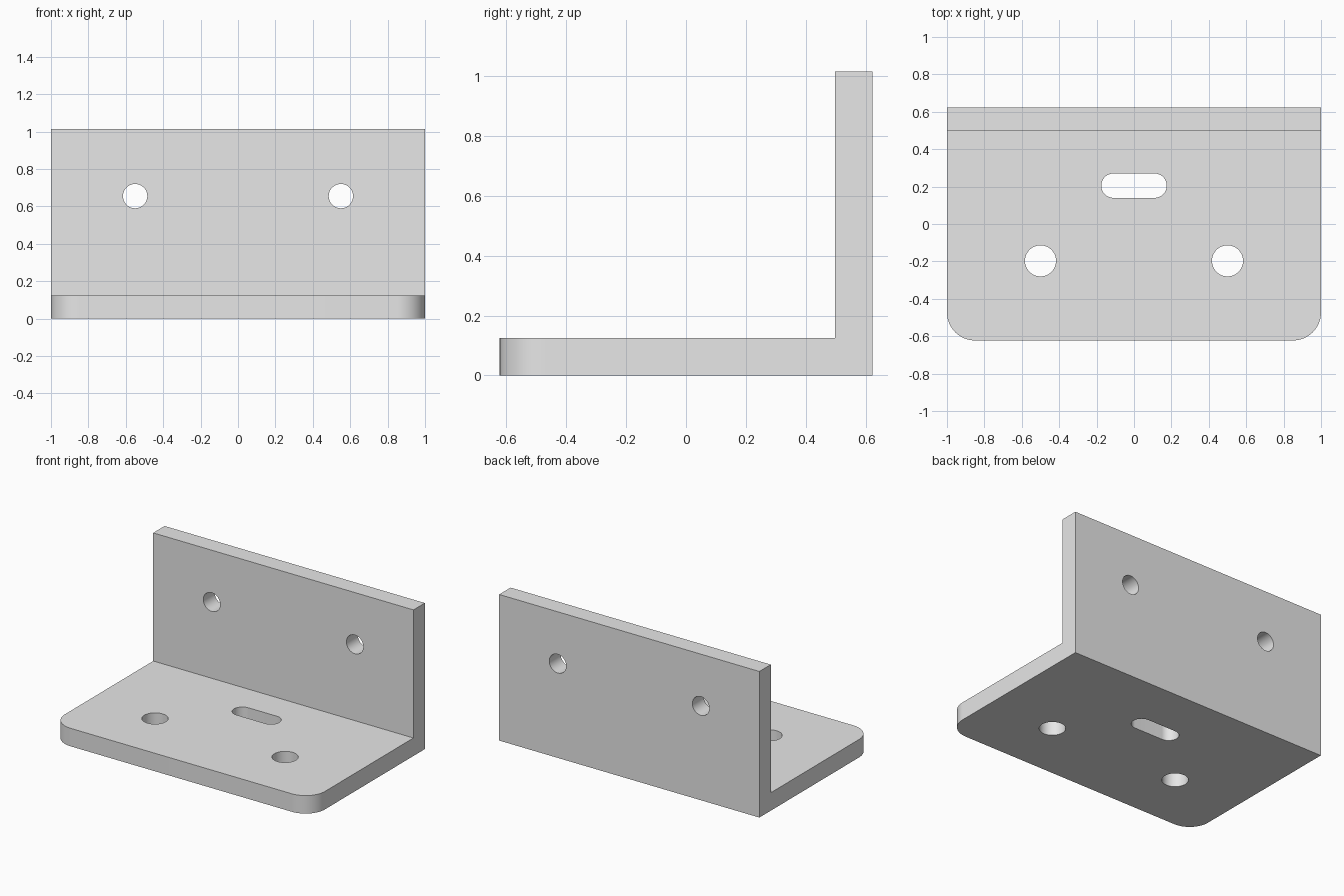
import bpy
import bmesh
from math import sin, cos, pi, radians
from mathutils import Matrix, Vector

cube = bpy.data.objects.get("Cube")
if cube:
    bpy.data.objects.remove(cube, do_unlink=True)

BACK, HEIGHT, THICK, CORNER = 0.6225, 1.015, 0.125, 0.15

steel = bpy.data.materials.new("plain grey")
steel.use_nodes = True
grey = (0.8, 0.8, 0.8, 1)
steel.diffuse_color = grey
steel.node_tree.nodes["Principled BSDF"].inputs["Base Color"].default_value = grey


def prism(name, outline, depth, matrix):
    """Extrude a flat outline symmetrically along its normal, then place it."""
    bm = bmesh.new()
    face = bm.faces.new([bm.verts.new((u, v, -depth / 2)) for u, v in outline])
    new = bmesh.ops.extrude_face_region(bm, geom=[face])["geom"]
    bmesh.ops.translate(bm, vec=(0, 0, depth),
                        verts=[g for g in new if isinstance(g, bmesh.types.BMVert)])
    bmesh.ops.transform(bm, matrix=matrix, verts=bm.verts)
    bmesh.ops.recalc_face_normals(bm, faces=bm.faces)
    mesh = bpy.data.meshes.new(name)
    bm.to_mesh(mesh)
    bm.free()
    mesh.materials.append(steel)
    obj = bpy.data.objects.new(name, mesh)
    bpy.context.collection.objects.link(obj)
    return obj


def slot(radius, half=0.0, steps=32):
    """Circle outline, stretched into a rounded slot when half is above zero."""
    right = [(half + radius * cos(a), radius * sin(a))
             for a in (-pi / 2 + pi * i / steps for i in range(steps + 1))]
    left = [(-u, -v) for u, v in right]
    return right + left if half else right[:-1] + left[:-1]


# L-shaped body, extruded across the width
profile = [(-BACK, 0), (BACK, 0), (BACK, HEIGHT), (BACK - THICK, HEIGHT),
           (BACK - THICK, THICK), (-BACK, THICK)]
across = Matrix(((0, 0, 1, 0), (1, 0, 0, 0), (0, 1, 0, 0), (0, 0, 0, 1)))
bracket = prism("angle_bracket", profile, 2, across)

# Rounded front corners of the base plate
bm = bmesh.new()
bm.from_mesh(bracket.data)
corners = [e for e in bm.edges
           if all(v.co.y < -BACK + 0.01 for v in e.verts)
           and abs(e.verts[0].co.z - e.verts[1].co.z) > 0.01]
bmesh.ops.bevel(bm, geom=corners, offset=CORNER, segments=16, profile=0.5,
                affect='EDGES', clamp_overlap=False)
bm.to_mesh(bracket.data)
bm.free()

# Cutters: base holes, wall holes and the central slot
upright = Matrix.Rotation(radians(90), 4, 'X')
cutters = [prism("slot_cutter", slot(0.065, 0.11), 0.5,
                 Matrix.Translation((0, 0.205, 0)))]
for side in (-1, 1):
    cutters.append(prism("base_hole_cutter", slot(0.083), 0.5,
                         Matrix.Translation((side * 0.5, -0.197, 0))))
    cutters.append(prism("wall_hole_cutter", slot(0.065), 0.5,
                         Matrix.Translation(Vector((side * 0.55, BACK, 0.655))) @ upright))

bpy.ops.object.select_all(action='DESELECT')
bracket.select_set(True)
bpy.context.view_layer.objects.active = bracket
for cutter in cutters:
    cutter.hide_render = True
    cut = bracket.modifiers.new("hole", 'BOOLEAN')
    cut.operation, cut.solver, cut.object = 'DIFFERENCE', 'EXACT', cutter
    bpy.ops.object.modifier_apply(modifier=cut.name)
    bpy.data.objects.remove(cutter, do_unlink=True)

bpy.ops.object.shade_smooth_by_angle(angle=radians(30))
